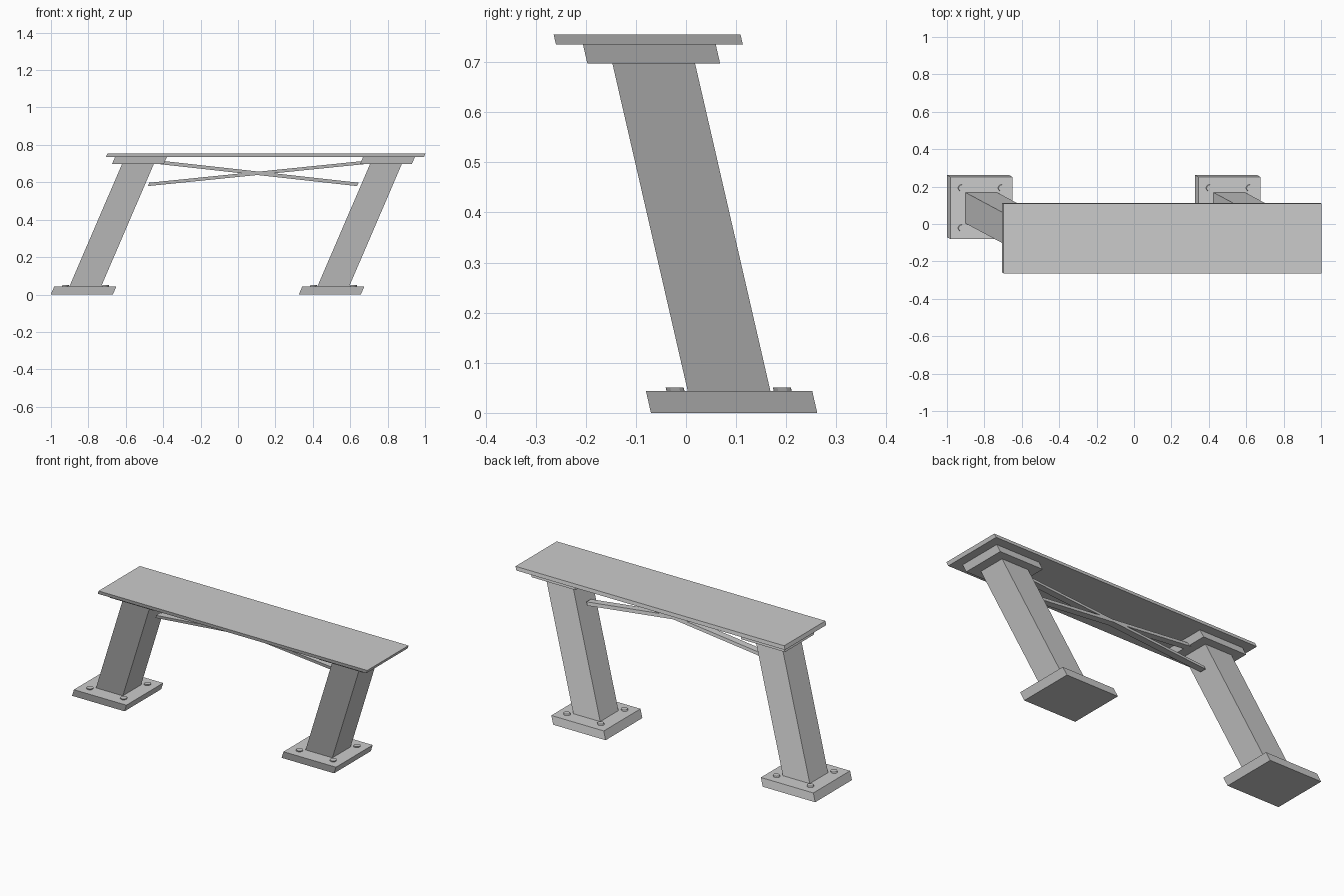
import bpy, bmesh, math
from mathutils import Matrix, Vector

if "Cube" in bpy.data.objects:
    bpy.data.objects.remove(bpy.data.objects["Cube"])

# The whole table leans: x and y shift in proportion to height
LEAN = Matrix(((1, 0, 0.43, 0), (0, 1, -0.23, 0), (0, 0, 1, 0), (0, 0, 0, 1)))
CX, CY = -0.172, 0.096      # plan centre at floor level
LEG_X = 0.663               # leg offset from the centre


def finish(name, bm):
    bm.transform(LEAN)
    bmesh.ops.recalc_face_normals(bm, faces=bm.faces)
    mesh = bpy.data.meshes.new(name)
    bm.to_mesh(mesh)
    bm.free()
    obj = bpy.data.objects.new(name, mesh)
    bpy.context.collection.objects.link(obj)
    return obj


def box(name, center, size, tilt=0.0):
    bm = bmesh.new()
    mat = (Matrix.Translation(Vector(center)) @ Matrix.Rotation(tilt, 4, 'Y')
           @ Matrix.Diagonal((*size, 1)))
    bmesh.ops.create_cube(bm, size=1, matrix=mat)
    return finish(name, bm)


def slab(name, x, z0, z1, sx, sy):
    return box(name, (x, CY, (z0 + z1) / 2), (sx, sy, z1 - z0))


def bolt(name, x, y):
    bm = bmesh.new()
    bmesh.ops.create_cone(bm, cap_ends=True, segments=12, radius1=0.018,
                          radius2=0.018, depth=0.012,
                          matrix=Matrix.Translation((x, y, 0.045)))
    return finish(name, bm)


# Table top
slab("table_top", CX, 0.735, 0.755, 1.70, 0.373)

for side, s in (("left", -1), ("right", 1)):
    x = CX + s * LEG_X
    # Foot plate, leg and top mounting plate
    slab(side + "_foot_plate", x, 0.0, 0.044, 0.332, 0.332)
    slab(side + "_leg", x, 0.044, 0.697, 0.17, 0.165)
    slab(side + "_mounting_plate", x, 0.697, 0.735, 0.277, 0.265)
    # Foot bolts
    for i in (-1, 1):
        for j in (-1, 1):
            bolt(side + "_bolt", x + i * 0.107, CY + j * 0.107)
    # Crossed brace bar
    box(side + "_brace", (CX, CY, 0.648), (1.125, 0.04, 0.018),
        s * math.atan(0.106))
